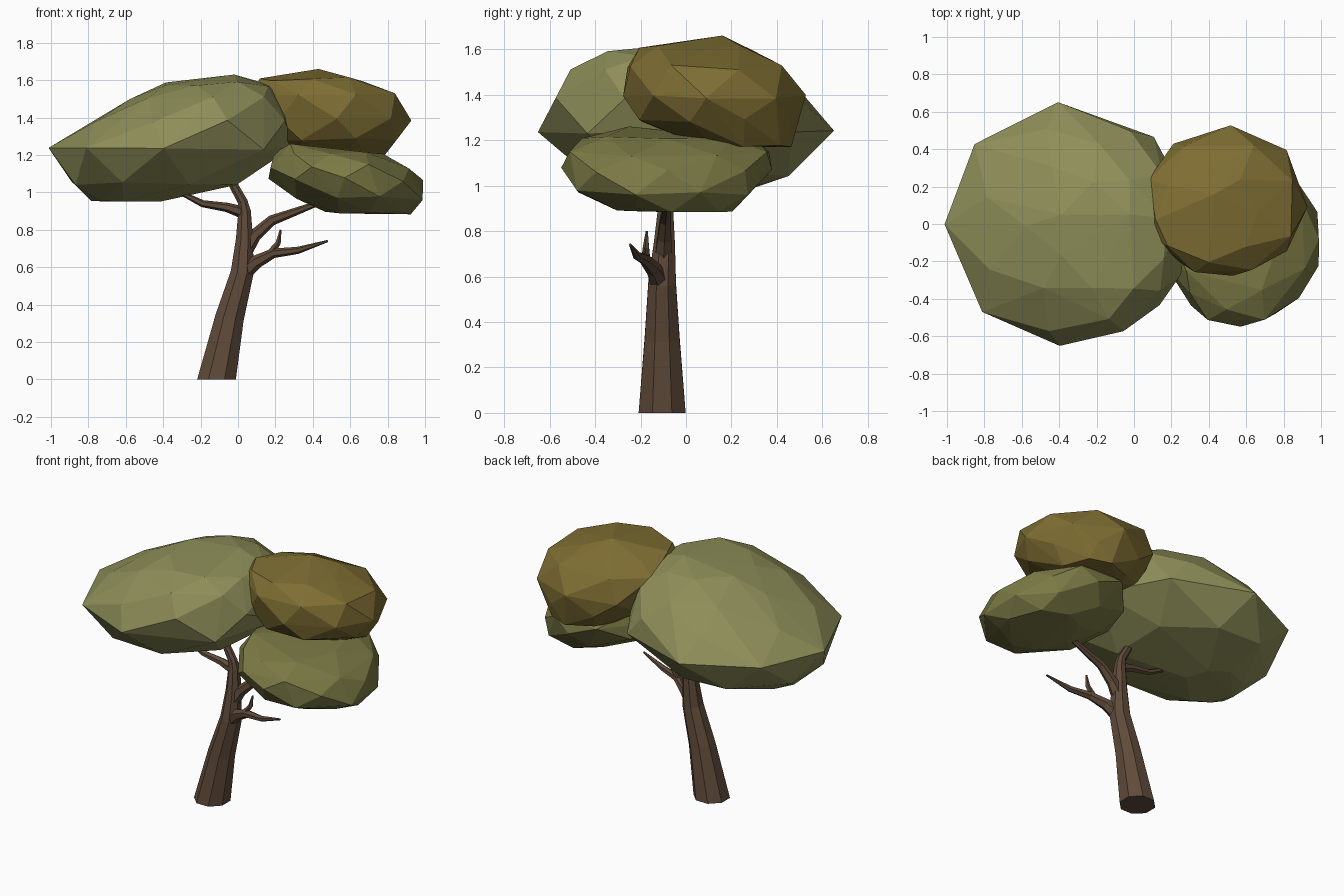
import bpy, bmesh, math, random
from mathutils import Vector

if "Cube" in bpy.data.objects:
    bpy.data.objects.remove(bpy.data.objects["Cube"])

random.seed(4)


def material(name, rgb):
    m = bpy.data.materials.new(name)
    m.diffuse_color = (*rgb, 1)
    m.use_nodes = True
    m.node_tree.nodes["Principled BSDF"].inputs["Base Color"].default_value = m.diffuse_color
    return m


def finish(name, bm, mat):
    bmesh.ops.recalc_face_normals(bm, faces=bm.faces)
    me = bpy.data.meshes.new(name)
    bm.to_mesh(me)
    bm.free()
    me.materials.append(mat)
    ob = bpy.data.objects.new(name, me)
    bpy.context.collection.objects.link(ob)
    return ob


# Faceted foliage: convex hull around staggered oval rings (z, x0, x1, y0, y1)
def foliage(name, rings, top, mat, sides=8):
    bm = bmesh.new()
    for i, (z, x0, x1, y0, y1) in enumerate(rings):
        cx, cy = (x0 + x1) / 2, (y0 + y1) / 2
        rx, ry = (x1 - x0) / 2, (y1 - y0) / 2
        for k in range(sides):
            a = 2 * math.pi * (k + 0.5 * (i % 2) + random.uniform(-.12, .12)) / sides
            bm.verts.new((cx + 1.02 * rx * math.cos(a), cy + 1.02 * ry * math.sin(a),
                          z + random.uniform(-.012, .012)))
    bm.verts.new(top)
    res = bmesh.ops.convex_hull(bm, input=bm.verts[:])
    bmesh.ops.delete(bm, geom=[v for v in bm.verts if not v.link_faces], context='VERTS')
    return finish(name, bm, mat)


# Tapered faceted limb along a path of (x, y, z, radius)
def limb(name, path, mat, sides=6):
    bm = bmesh.new()
    pts = [Vector(p[:3]) for p in path]
    rings = []
    for i, p in enumerate(pts):
        t = (pts[min(i + 1, len(pts) - 1)] - pts[max(i - 1, 0)]).normalized()
        if i == 0 and p.z == 0:
            t = Vector((0, 0, 1))
        u = Vector((0, 1, 0))
        u = (u - t * u.dot(t)).normalized()
        w = t.cross(u)
        r = path[i][3]
        rings.append([bm.verts.new(p + r * (u * math.cos(a) + w * math.sin(a)))
                      for a in (2 * math.pi * (k + .5) / sides for k in range(sides))])
    for a, b in zip(rings, rings[1:]):
        for k in range(sides):
            j = (k + 1) % sides
            bm.faces.new((a[k], a[j], b[j], b[k]))
    bm.faces.new(rings[0][::-1])
    bm.faces.new(rings[-1])
    return finish(name, bm, mat)


bark = material("bark", (.115, .07, .042))
light = material("light_leaf", (.27, .27, .10))
olive = material("olive_leaf", (.21, .155, .033))
green = material("green_leaf", (.20, .195, .06))

# Trunk and branches
limb("trunk", [(-.115, -.105, 0, .112), (-.045, -.105, .33, .083), (.022, -.105, .57, .066),
               (.035, -.095, .75, .05), (.035, -.09, .9, .036), (.025, -.09, .95, .029),
               (-.03, -.09, 1.05, .025), (-.07, -.09, 1.12, .022)], bark, 8)
limb("left_branch", [(.035, -.09, .89, .034), (-.06, -.09, .92, .025),
                     (-.19, -.09, .94, .019), (-.36, -.08, 1.025, .009)], bark)
limb("right_branch", [(.03, -.1, .68, .045), (.09, -.095, .77, .035),
                      (.18, -.09, .85, .028), (.45, -.08, .95, .013)], bark)
limb("lower_branch", [(.02, -.11, .56, .045), (.1, -.14, .63, .036), (.19, -.18, .675, .026),
                      (.32, -.215, .69, .019), (.48, -.245, .74, .006)], bark)
limb("twig", [(.17, -.175, .67, .022), (.215, -.175, .73, .015), (.228, -.172, .80, .005)], bark, 5)

# Foliage clumps
foliage("large_foliage", [
    (.96, -.78, -.42, -.2, .2), (1.05, -.91, .02, -.45, .47), (1.24, -1.0, .29, -.64, .64),
    (1.38, -.80, .29, -.60, .54), (1.5, -.57, .24, -.50, .42), (1.58, -.40, .18, -.36, .24)],
    (-.02, .05, 1.63), light)
foliage("olive_foliage", [
    (1.18, .35, .76, .08, .46), (1.28, .15, .86, -.22, .49), (1.39, .07, .92, -.27, .52),
    (1.52, .05, .87, -.27, .45), (1.605, .12, .66, -.2, .29)],
    (.43, .16, 1.66), olive)
foliage("low_foliage", [
    (.895, .47, .92, -.3, .2), (.97, .3, 1.0, -.49, .31), (1.07, .17, .98, -.54, .37),
    (1.14, .16, .93, -.54, .39), (1.205, .2, .77, -.45, .31)],
    (.28, -.25, 1.26), green)
